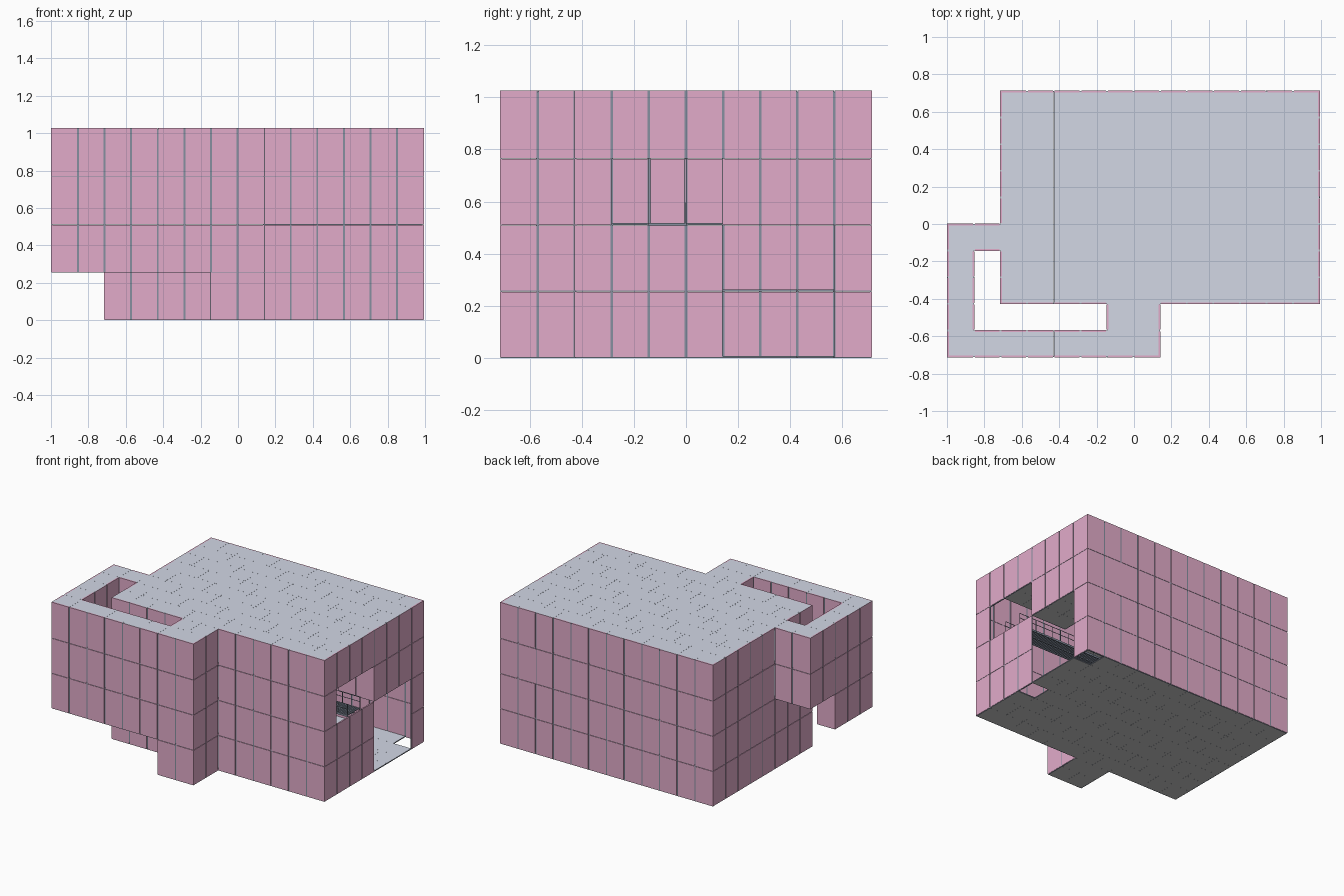
import bpy, bmesh
from mathutils import Vector

if "Cube" in bpy.data.objects:
    bpy.data.objects.remove(bpy.data.objects["Cube"])

P, H, T = 0.1422, 0.2550, 0.007      # module width, storey height, slab thickness
X0, Y0 = -0.998, -0.711
GAP = 0.005                           # half of the joint between two wall panels


def material(name, rgb):
    m = bpy.data.materials.new(name)
    m.diffuse_color = (*rgb, 1)
    m.use_nodes = True
    m.node_tree.nodes["Principled BSDF"].inputs["Base Color"].default_value = m.diffuse_color
    return m


PINK = material("pink panel", (0.76, 0.41, 0.59))
SLATE = material("slate steel", (0.24, 0.28, 0.35))
TILE = material("pale grey tile", (0.645, 0.685, 0.785))
UNDER = material("grey underside", (0.58, 0.58, 0.585))


def gx(i):
    return X0 + P * i


def gy(j):
    return Y0 + P * j


def box(bm, lo, hi):
    """Axis-aligned box between two corners."""
    vs = bmesh.ops.create_cube(bm, size=1)["verts"]
    for v in vs:
        v.co = Vector([lo[a] if v.co[a] < 0 else hi[a] for a in range(3)])


def finish(bm, name, mats):
    """Turn a bmesh into an object; three materials mean top, underside, edge."""
    if len(mats) == 3:
        bm.normal_update()
        for f in bm.faces:
            f.material_index = 0 if f.normal.z > 0.5 else 1 if f.normal.z < -0.5 else 2
    me = bpy.data.meshes.new(name)
    bm.to_mesh(me)
    bm.free()
    for m in mats:
        me.materials.append(m)
    ob = bpy.data.objects.new(name, me)
    bpy.context.collection.objects.link(ob)
    return ob


def cells(i0, i1, j0, j1):
    return {(i, j) for i in range(i0, i1 + 1) for j in range(j0, j1 + 1)}


# Footprint of each storey in grid cells
base = cells(2, 13, 2, 9) | cells(6, 7, 0, 1)
front_arm = cells(0, 7, 0, 0)
upper = base | front_arm | cells(0, 0, 0, 4) | cells(1, 1, 4, 4)
storeys = [base, base | front_arm | cells(0, 0, 0, 2), upper, upper]

# Openings in the right wall: (storey, row)
openings = {(s, j) for s in (0, 1) for j in (6, 7, 8)} | {(2, j) for j in (3, 4, 5)}

# Floor plates; the hall on the right is open through several storeys
hall = cells(8, 13, 2, 9)
plates = [
    base - {(13, 9), (13, 5)},
    storeys[1] - hall,
    upper - hall | cells(12, 13, 6, 9),
    upper - hall | cells(12, 13, 4, 9),
    upper,
]


def wall_piece(bm, i, j, d, z0, z1, a, b, n, depth):
    """Box on one side of a cell, from a to b along it, set back n from the face."""
    f = n + depth
    if d[0]:
        e = gx(i + (d[0] > 0))
        xs = sorted((e - d[0] * n, e - d[0] * f))
        box(bm, (xs[0], gy(j) + a, z0), (xs[1], gy(j) + b, z1))
    else:
        e = gy(j + (d[1] > 0))
        ys = sorted((e - d[1] * n, e - d[1] * f))
        box(bm, (gx(i) + a, ys[0], z0), (gx(i) + b, ys[1], z1))


def wall(panels, joints, plan, i, j, d, s):
    """One panel, running out to the corner of the building where there is one."""
    t = (abs(d[1]), abs(d[0]))
    a = GAP if (i - t[0], j - t[1]) in plan else -0.002
    b = P - GAP if (i + t[0], j + t[1]) in plan else P + 0.002
    top = (s + 1) * H + (T if s == 3 else -0.001)
    wall_piece(panels, i, j, d, s * H + 0.003, top, a, b, -0.002, 0.010)
    # upright joints at both ends and a rail along the floor line
    for u, v in ((0, GAP), (P - GAP, P)):
        wall_piece(joints, i, j, d, s * H + T, (s + 1) * H, u, v, 0.001, 0.005)
    wall_piece(joints, i, j, d, s * H, s * H + T + 0.002, 0, P, 0, 0.006)


# Walls: a panel with slim joints wherever a cell meets the outside
for s, plan in enumerate(storeys):
    panels, joints = bmesh.new(), bmesh.new()
    for i, j in sorted(plan):
        for d in ((1, 0), (-1, 0), (0, 1), (0, -1)):
            outside = (i + d[0], j + d[1]) not in plan
            opened = i == 13 and d == (1, 0) and (s, j) in openings
            if outside and not opened:
                wall(panels, joints, plan, i, j, d, s)
    finish(panels, f"wall_panels_storey_{s + 1}", [PINK])
    finish(joints, f"wall_joints_storey_{s + 1}", [SLATE])

# Inner room walls above the tall recess
room = cells(12, 13, 6, 9)
panels, joints = bmesh.new(), bmesh.new()
for i, j in sorted(room):
    for d in ((-1, 0), (0, -1)):
        if (i + d[0], j + d[1]) not in room:
            wall(panels, joints, base, i, j, d, 2)
finish(panels, "inner_room_panels", [PINK])
finish(joints, "inner_room_joints", [SLATE])

# Floor and roof tiles
for k, plan in enumerate(plates):
    bm = bmesh.new()
    e = 0.0002
    for i, j in sorted(plan):
        box(bm, (gx(i) + e, gy(j) + e, k * H), (gx(i + 1) - e, gy(j + 1) - e, k * H + T))
    finish(bm, "roof_tiles" if k == 4 else f"floor_tiles_storey_{k + 1}", [TILE, UNDER, SLATE])

# Footbridge crossing the hall: open slatted deck on beams
zb = 2 * H + T
xa, xb, ya, yb = gx(8), gx(14) - 0.012, gy(4), gy(5)
deck = bmesh.new()
n = 60
for k in range(n):
    x = xa + (xb - xa) * k / n
    box(deck, (x, ya, zb - 0.008), (x + 0.009, yb, zb))
for y in (ya, (ya + yb) / 2, yb - 0.006):
    box(deck, (xa, y, zb - 0.014), (xb, y + 0.006, zb - 0.002))
finish(deck, "bridge_deck", [SLATE])

# Bridge railings on both sides
rail = bmesh.new()
for y in (ya - 0.002, yb - 0.001):
    for k in range(13):
        x = xa + (xb - xa - 0.003) * k / 12
        box(rail, (x, y, zb - 0.01), (x + 0.003, y + 0.003, zb + 0.08))
    for z in (0.045, 0.08):
        box(rail, (xa, y, zb + z - 0.003), (xb, y + 0.003, zb + z))
finish(rail, "bridge_railings", [SLATE])
